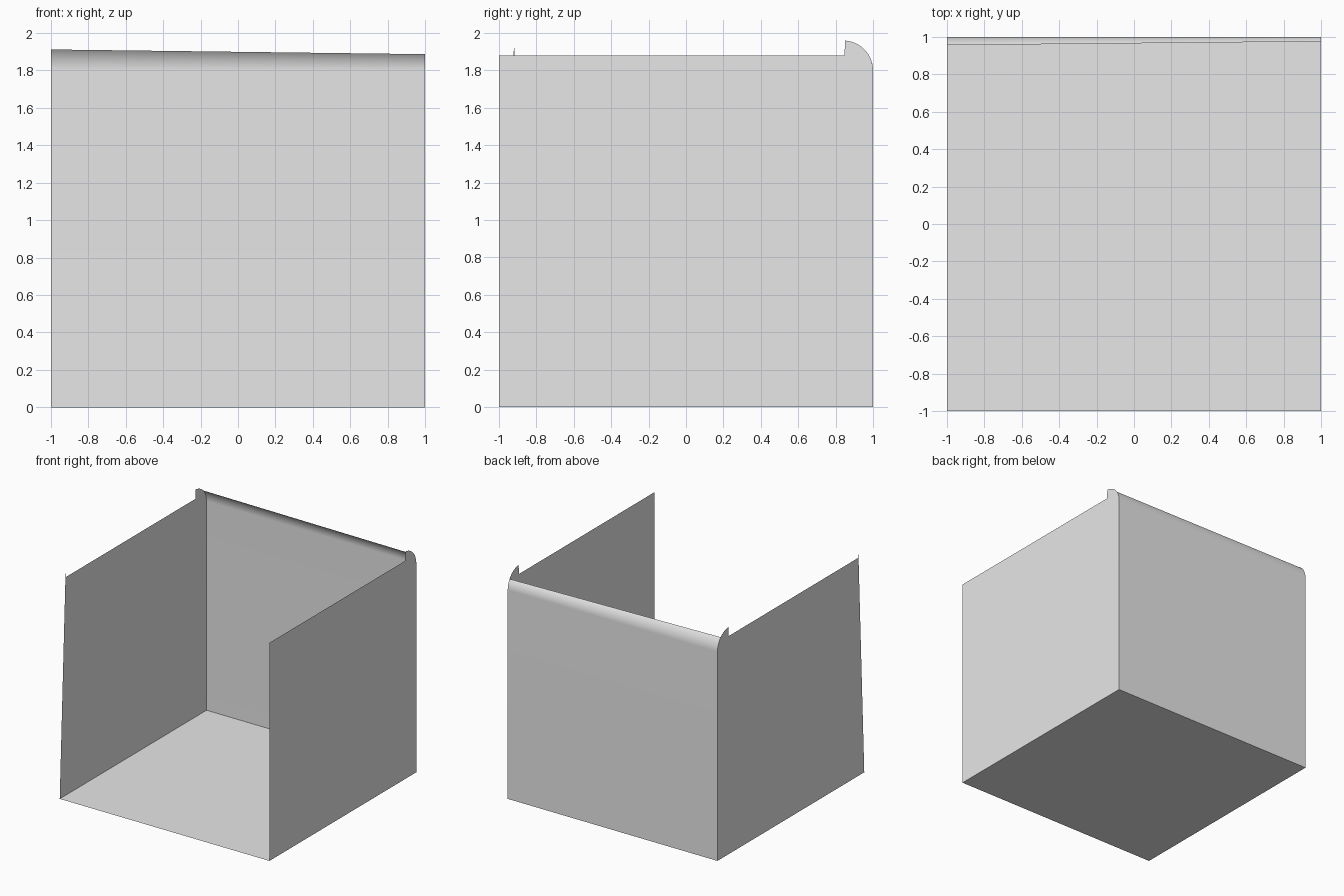
import bpy, bmesh
from math import sin, cos, radians

cube = bpy.data.objects.get("Cube")
if cube:
    bpy.data.objects.remove(cube, do_unlink=True)

# Single plain grey
grey = bpy.data.materials.new("plain_grey")
grey.use_nodes = True
colour = (0.8, 0.8, 0.8, 1)
grey.diffuse_color = colour
next(n for n in grey.node_tree.nodes
     if n.type == 'BSDF_PRINCIPLED').inputs["Base Color"].default_value = colour

WALL_TOP = 1.88
RADIUS = 0.16
ARC_Y, ARC_Z = 1 - RADIUS, 1.8
STEPS = 16


def arc_point(degrees):
    """Point (y, z) on the rounded upper back edge."""
    a = radians(degrees)
    return ARC_Y + RADIUS * cos(a), ARC_Z + RADIUS * sin(a)


def make_sheet(name, faces):
    """Build a thin sheet from lists of corner points."""
    bm = bmesh.new()
    for points in faces:
        bm.faces.new([bm.verts.new(p) for p in points])
    bmesh.ops.remove_doubles(bm, verts=bm.verts, dist=0.0001)
    mesh = bpy.data.meshes.new(name)
    bm.to_mesh(mesh)
    bm.free()
    mesh.materials.append(grey)
    obj = bpy.data.objects.new(name, mesh)
    bpy.context.collection.objects.link(obj)
    return obj


# Floor
make_sheet("floor", [[(-1, -1, 0), (-1, 1, 0), (1, 1, 0), (1, -1, 0)]])

# Side walls: raised rounded ear at the back, right wall with a slanted front edge
ear = [arc_point(86 * i / STEPS) for i in range(STEPS + 1)]
front_edges = {
    "left_wall": (1, [(-1, WALL_TOP)]),
    "right_wall": (-1, [(-0.917, WALL_TOP), (-0.919, 1.945), (-0.922, WALL_TOP)]),
}
for name, (x, front) in front_edges.items():
    outline = [(-1, 0), (1, 0)] + ear + [(0.847, WALL_TOP)] + front
    points = [(x, y, z) for y, z in outline]
    make_sheet(name, [points if x > 0 else points[::-1]])

# Back wall: curls forward at the top, farther on the right side
rows = [((-1, 1, 0), (1, 1, 0))]
for i in range(STEPS + 1):
    t = i / STEPS
    rows.append(((-1, *arc_point(44 * t)), (1, *arc_point(32.5 * t))))
back = make_sheet("back_wall", [[a[1], a[0], b[0], b[1]] for a, b in zip(rows, rows[1:])])

# Smooth curl
bpy.ops.object.select_all(action='DESELECT')
back.select_set(True)
bpy.context.view_layer.objects.active = back
bpy.ops.object.shade_smooth_by_angle(angle=radians(30))
